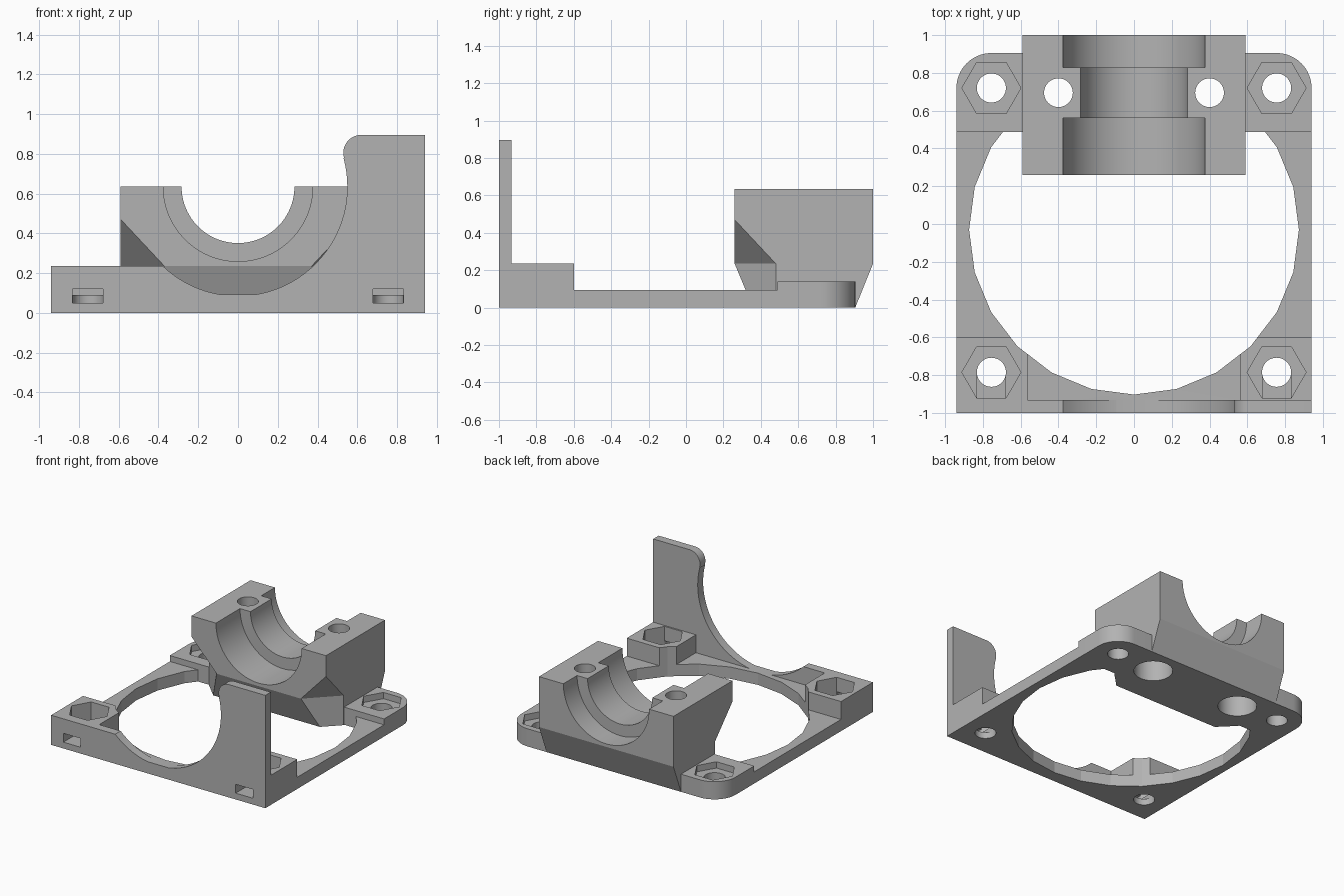
import bpy, bmesh
from math import sin, cos, radians
from mathutils import Vector

cube = bpy.data.objects.get("Cube")
if cube:
    bpy.data.objects.remove(cube, do_unlink=True)

# One grey plastic for the whole part
grey = bpy.data.materials.new("grey_plastic")
grey.use_nodes = True
COLOUR = (0.45, 0.45, 0.45, 1)
grey.diffuse_color = COLOUR
grey.node_tree.nodes["Principled BSDF"].inputs["Base Color"].default_value = COLOUR


def finish(name, bm):
    bmesh.ops.recalc_face_normals(bm, faces=bm.faces[:])
    mesh = bpy.data.meshes.new(name)
    bm.to_mesh(mesh)
    bm.free()
    mesh.materials.append(grey)
    obj = bpy.data.objects.new(name, mesh)
    bpy.context.collection.objects.link(obj)
    return obj


def prism(name, points, axis, lo, hi):
    """Extrude a 2D outline along x, y or z between lo and hi."""
    place = {"x": lambda a, b: (lo, a, b),
             "y": lambda a, b: (a, lo, b),
             "z": lambda a, b: (a, b, lo)}[axis]
    bm = bmesh.new()
    face = bm.faces.new([bm.verts.new(place(*p)) for p in points])
    top = bmesh.ops.extrude_face_region(bm, geom=[face])["geom"]
    shift = Vector([hi - lo if axis == c else 0 for c in "xyz"])
    bmesh.ops.translate(bm, vec=shift, verts=[v for v in top if isinstance(v, bmesh.types.BMVert)])
    return finish(name, bm)


def arc(cx, cy, r, start, end, n):
    angles = [radians(start + (end - start) * i / n) for i in range(n + 1)]
    return [(cx + r * cos(a), cy + r * sin(a)) for a in angles]


def disc(name, cx, cy, r, axis, lo, hi, n=64):
    return prism(name, arc(cx, cy, r, 0, 360, n)[:-1], axis, lo, hi)


def rect(x0, x1, y0, y1):
    return [(x0, y0), (x1, y0), (x1, y1), (x0, y1)]


def combine(target, other, operation):
    mod = target.modifiers.new("bool", "BOOLEAN")
    mod.operation, mod.solver, mod.object = operation, "EXACT", other
    bpy.context.view_layer.objects.active = target
    bpy.ops.object.modifier_apply(modifier=mod.name)
    bpy.data.objects.remove(other, do_unlink=True)


def cut(target, other):
    combine(target, other, "DIFFERENCE")


def join(target, other):
    combine(target, other, "UNION")


W, BACK, ROUND = 0.94, 0.905, 0.185
SIDES = (-1, 1)


def rounded_back(front):
    """Plan outline with square front corners and round back corners."""
    cx, cy = W - ROUND, BACK - ROUND
    return ([(-W, front), (W, front)] + arc(cx, cy, ROUND, 0, 90, 16)
            + arc(-cx, cy, ROUND, 90, 180, 16))


# Base frame with raised front corners and a large faceted opening
bracket = prism("bearing_bracket", rounded_back(-1), "z", 0, 0.093)
for s in SIDES:
    xs = sorted((s * 0.565, s * W))
    join(bracket, prism("front_pad", rect(*xs, -1, -0.6), "z", 0, 0.235))
cut(bracket, disc("opening", 0, -0.03, 0.873, "z", -0.1, 0.5, 24))

# Raised strip along the back
join(bracket, prism("back_pad", rounded_back(0.488), "z", 0, 0.14))

# Front wall with round cut-out and tall side tab
wall = ([(-W, 0), (W, 0), (W, 0.895)] + arc(0.62, 0.805, 0.09, 90, 195, 16)
        + arc(0, 0.635, 0.55, 15, -133.3, 40) + [(-W, 0.235)])
join(bracket, prism("front_wall", wall, "y", -1, -0.932))

# Bearing block, tapered towards its foot
block = prism("bearing_block", [(0.358, 0), (BACK, 0), (1, 0.235), (1, 0.635),
                                (0.26, 0.635), (0.26, 0.235)], "x", -0.59, 0.59)
for s in SIDES:
    # Lower front corner cut away diagonally
    bm = bmesh.new()
    for x, y, top in ((0.27, 0.16, 0.235), (0.69, 0.58, 0.235), (0.69, 0.16, 0.684)):
        bm.verts.new((s * x, y, -0.1))
        bm.verts.new((s * x, y, top))
    bmesh.ops.convex_hull(bm, input=bm.verts[:])
    cut(block, finish("corner_cut", bm))

# Stepped half-round seat
cut(block, disc("shaft_bore", 0, 0.635, 0.284, "y", 0.1, 1.1, 96))
for lo, hi in ((0.1, 0.562), (0.828, 1.1)):
    cut(block, disc("bearing_bore", 0, 0.635, 0.376, "y", lo, hi, 96))
join(bracket, block)

for s in SIDES:
    # Clamp screw holes, widened from below
    cut(bracket, disc("clamp_hole", s * 0.4, 0.695, 0.076, "z", -0.1, 0.8, 48))
    cut(bracket, disc("clamp_recess", s * 0.4, 0.695, 0.142, "z", -0.1, 0.235, 48))
    # Mounting holes with hexagonal nut pockets
    for y in (-0.785, 0.72):
        cut(bracket, disc("mount_hole", s * 0.755, y, 0.077, "z", -0.1, 0.5, 48))
        cut(bracket, disc("nut_pocket", s * 0.755, y, 0.156, "z", 0.09, 0.5, 6))
    # Slots through the front face
    xs = sorted((s * 0.68, s * 0.832))
    cut(bracket, prism("front_slot", rect(*xs, 0.05, 0.12), "y", -1.1, -0.8))

# Keep the facets and corners crisp, smooth the bores
bpy.ops.object.select_all(action="DESELECT")
bracket.select_set(True)
bpy.context.view_layer.objects.active = bracket
bpy.ops.object.shade_smooth_by_angle(angle=radians(12))
